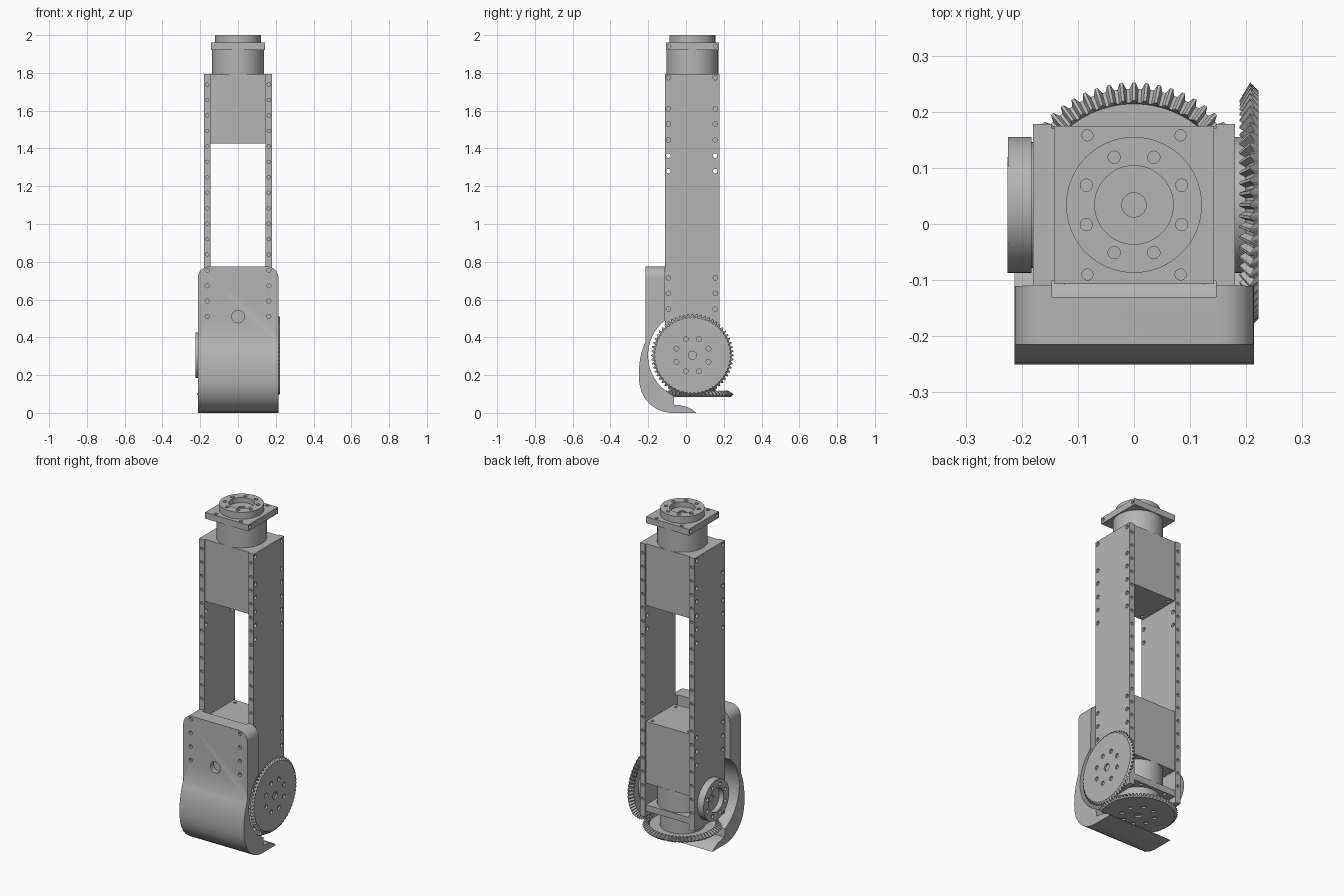
import bpy, bmesh, math
from mathutils import Matrix, Vector

if "Cube" in bpy.data.objects:
    bpy.data.objects.remove(bpy.data.objects["Cube"])

CY = 0.034        # depth of the arm's own axis
AXLE = 0.305      # height of the side axle
AXES = {"x": Vector((1, 0, 0)), "y": Vector((0, 1, 0)), "z": Vector((0, 0, 1))}

grey = bpy.data.materials.new("machined_grey")
grey.use_nodes = True
grey.diffuse_color = (0.46, 0.46, 0.46, 1)
grey.node_tree.nodes["Principled BSDF"].inputs["Base Color"].default_value = (0.46, 0.46, 0.46, 1)


def finish(bm, name, smooth=True):
    bmesh.ops.recalc_face_normals(bm, faces=bm.faces)
    mesh = bpy.data.meshes.new(name)
    bm.to_mesh(mesh)
    bm.free()
    obj = bpy.data.objects.new(name, mesh)
    bpy.context.collection.objects.link(obj)
    mesh.materials.append(grey)
    if smooth:
        select(obj)
        bpy.ops.object.shade_smooth_by_angle(angle=math.radians(30))
    return obj


def select(obj):
    bpy.ops.object.select_all(action="DESELECT")
    obj.select_set(True)
    bpy.context.view_layer.objects.active = obj


def add_cylinder(bm, centre, axis, radius, length, sides):
    turn = AXES[axis].to_track_quat("Z", "Y").to_matrix().to_4x4()
    bmesh.ops.create_cone(bm, cap_ends=True, segments=sides, radius1=radius, radius2=radius,
                          depth=length, matrix=Matrix.Translation(centre) @ turn)


def cylinder(name, centre, axis, radius, length, sides=64):
    bm = bmesh.new()
    add_cylinder(bm, centre, axis, radius, length, sides)
    return finish(bm, name)


def box(name, low, high):
    low, high = Vector(low), Vector(high)
    bm = bmesh.new()
    size = Matrix.Diagonal((*(high - low), 1))
    bmesh.ops.create_cube(bm, size=1, matrix=Matrix.Translation((low + high) / 2) @ size)
    return finish(bm, name, False)


def cut(obj, cutter):
    select(obj)
    mod = obj.modifiers.new("cut", "BOOLEAN")
    mod.operation, mod.solver, mod.object = "DIFFERENCE", "EXACT", cutter
    bpy.ops.object.modifier_apply(modifier=mod.name)
    bpy.data.objects.remove(cutter)


def drill(obj, holes, sides=14):
    """Each hole: point on the surface, axis, radius, depth."""
    bm = bmesh.new()
    for point, axis, radius, depth in holes:
        add_cylinder(bm, point, axis, radius, depth * 2, sides)
    cut(obj, finish(bm, "hole_cutter", False))


def bolt_circle(centre, axis, depth, radius=0.092, hole=0.011):
    """Eight holes around an axis."""
    u, v = [AXES[a] for a in "xyz" if a != axis]
    angles = [math.radians(22.5 + 45 * i) for i in range(8)]
    return [(Vector(centre) + radius * (math.cos(a) * u + math.sin(a) * v), axis, hole, depth)
            for a in angles]


def output_ring(name, centre, axis, length, face):
    """Drive ring with a recessed middle and bolt holes on the side given by face."""
    ring = cylinder(name, centre, axis, 0.121, length)
    front = Vector(centre) + AXES[axis] * face * length / 2
    drill(ring, [(front, axis, 0.07, 0.03)], 48)
    drill(ring, bolt_circle(front, axis, 0.015) +
          [(front - AXES[axis] * face * 0.03, axis, 0.022, 0.006)])


def motor(prefix, start, s):
    """Motor block, neck, flange and ring, stacked from start in direction s."""
    def z(d):
        return start + s * d

    block = box(prefix + "_motor_block", (-0.146, CY - 0.136, min(z(0), z(0.37))),
                (0.146, CY + 0.136, max(z(0), z(0.37))))
    drill(block, [((x, CY + y, start), "z", 0.009, 0.015) for x in (-0.12, 0.12) for y in (-0.11, 0.11)])
    cylinder(prefix + "_motor_neck", (0, CY, z(0.435)), "z", 0.137, 0.13)
    flange = box(prefix + "_flange", (-0.143, CY - 0.141, min(z(0.497), z(0.535))),
                 (0.143, CY + 0.141, max(z(0.497), z(0.535))))
    drill(flange, [((x, CY + y, z(0.535)), "z", 0.01, 0.012) for x in (-0.083, 0.083) for y in (-0.124, 0.124)]
          + [((x, CY + y, z(0.517)), "x", 0.01, 0.012) for x in (-0.143, 0.143) for y in (-0.124, 0.124)])
    output_ring(prefix + "_output_ring", (0, CY, z(0.555)), "z", 0.04, s)


def bevel_gear(name, matrix, teeth=60):
    """Bevel gear with its flat back at local z = 0 and teeth facing +z."""
    root = [(0.198, 0), (0.207, 0.008), (0.182, 0.024), (0.180, 0.014)]
    tip = [(0.203, 0), (0.218, 0.015), (0.186, 0.034), (0.180, 0.014)]
    bm = bmesh.new()
    columns = []
    for i in range(teeth):
        for offset, shape in ((-0.36, root), (-0.12, tip), (0.12, tip), (0.36, root)):
            a = math.tau * (i + offset) / teeth
            columns.append([bm.verts.new((r * math.cos(a), r * math.sin(a), h)) for r, h in shape])
    for c, d in zip(columns, columns[1:] + columns[:1]):
        for k in range(3):
            bm.faces.new((c[k], d[k], d[k + 1], c[k + 1]))
    bm.faces.new([c[0] for c in columns])
    bm.faces.new([c[-1] for c in columns])
    bmesh.ops.transform(bm, matrix=matrix, verts=bm.verts)
    return finish(bm, name, False)


# Two identical motors, one upright and one hanging
motor("upper", 1.425, 1)
motor("lower", 0.73, -1)

# Side plates with screw holes on the outer face and both narrow edges
for side, label in ((1, "left"), (-1, "right")):
    xs = sorted((side * 0.146, side * 0.18))
    plate = box(label + "_side_plate", (xs[0], -0.11, 0.16), (xs[1], 0.178, 1.795))
    rows = [1.775, 1.61, 1.53, 1.445, 0.715, 0.633, 0.55]
    holes = [((side * 0.18, y, z), "x", 0.012, 0.012) for z in rows for y in (-0.093, 0.155)]
    holes += [((side * 0.18, y, z), "x", 0.012, 0.06) for z in (1.362, 1.28) for y in (-0.093, 0.155)]
    holes += [((side * 0.163, y, 1.738 - 0.0818 * i), "y", 0.009, 0.01)
              for i in range(19) for y in (-0.11, 0.178)]
    drill(plate, holes)

# Front guard: side profile drawn across the width, wrapping under the gears
outer = [(-0.11, 0.775), (-0.215, 0.775), (-0.215, 0.375), (-0.226, 0.35), (-0.238, 0.31),
         (-0.247, 0.26), (-0.25, 0.2), (-0.247, 0.155), (-0.236, 0.112), (-0.216, 0.075),
         (-0.19, 0.045), (-0.155, 0.02), (-0.12, 0.006), (-0.08, 0), (0.055, 0)]
lip = [(0.03, 0.02), (0, 0.033), (-0.03, 0.04), (-0.062, 0.043)]
inner = []
for i in range(25):
    a = math.radians(245 - 117 * i / 24)
    inner.append((CY + 0.235 * math.cos(a), AXLE + 0.235 * math.sin(a)))
bm = bmesh.new()
profile = bm.faces.new([bm.verts.new((-0.213, y, z)) for y, z in outer + lip + inner])
pulled = bmesh.ops.extrude_face_region(bm, geom=[profile])["geom"]
bmesh.ops.translate(bm, vec=(0.427, 0, 0), verts=[v for v in pulled if isinstance(v, bmesh.types.BMVert)])
corners = [e for e in bm.edges if all(v.co.z > 0.77 for v in e.verts)
           and abs(e.verts[0].co.x - e.verts[1].co.x) < 0.01]
bmesh.ops.bevel(bm, geom=corners, offset=0.06, segments=8, profile=0.5, affect="EDGES")
guard = finish(bm, "front_guard")
cut(guard, box("pocket_cutter", (-0.146, -0.13, 0.42), (0.146, 0, 0.9)))
drill(guard, [((x, -0.215, z), "y", 0.011, 0.015) for x in (-0.163, 0.163)
              for z in (0.755, 0.673, 0.592, 0.51)])
drill(guard, [((0, -0.215, 0.51), "y", 0.033, 0.03)], 32)

# Bevel gear pair: one flat under the lower motor, one on the side axle
flat_gear = bevel_gear("bottom_gear", Matrix.Translation((0, CY, 0.085)))
side_gear = bevel_gear("side_gear", Matrix.Translation((0.222, CY, AXLE)) @ Matrix.Rotation(-math.pi / 2, 4, "Y"))
for gear, centre, axis in ((flat_gear, (0, CY, 0.085), "z"), (side_gear, (0.222, CY, AXLE), "x")):
    drill(gear, bolt_circle(centre, axis, 0.01, hole=0.013) + [(centre, axis, 0.022, 0.01)])
cylinder("bottom_gear_hub", (0, CY, 0.129), "z", 0.121, 0.062)
cylinder("side_gear_hub", (0.193, CY, AXLE), "x", 0.121, 0.032)

# Bearing ring on the other end of the axle
output_ring("side_bearing_ring", (-0.204, CY, AXLE), "x", 0.042, -1)
cylinder("side_bearing_seat", (-0.181, CY, AXLE), "x", 0.112, 0.01)
